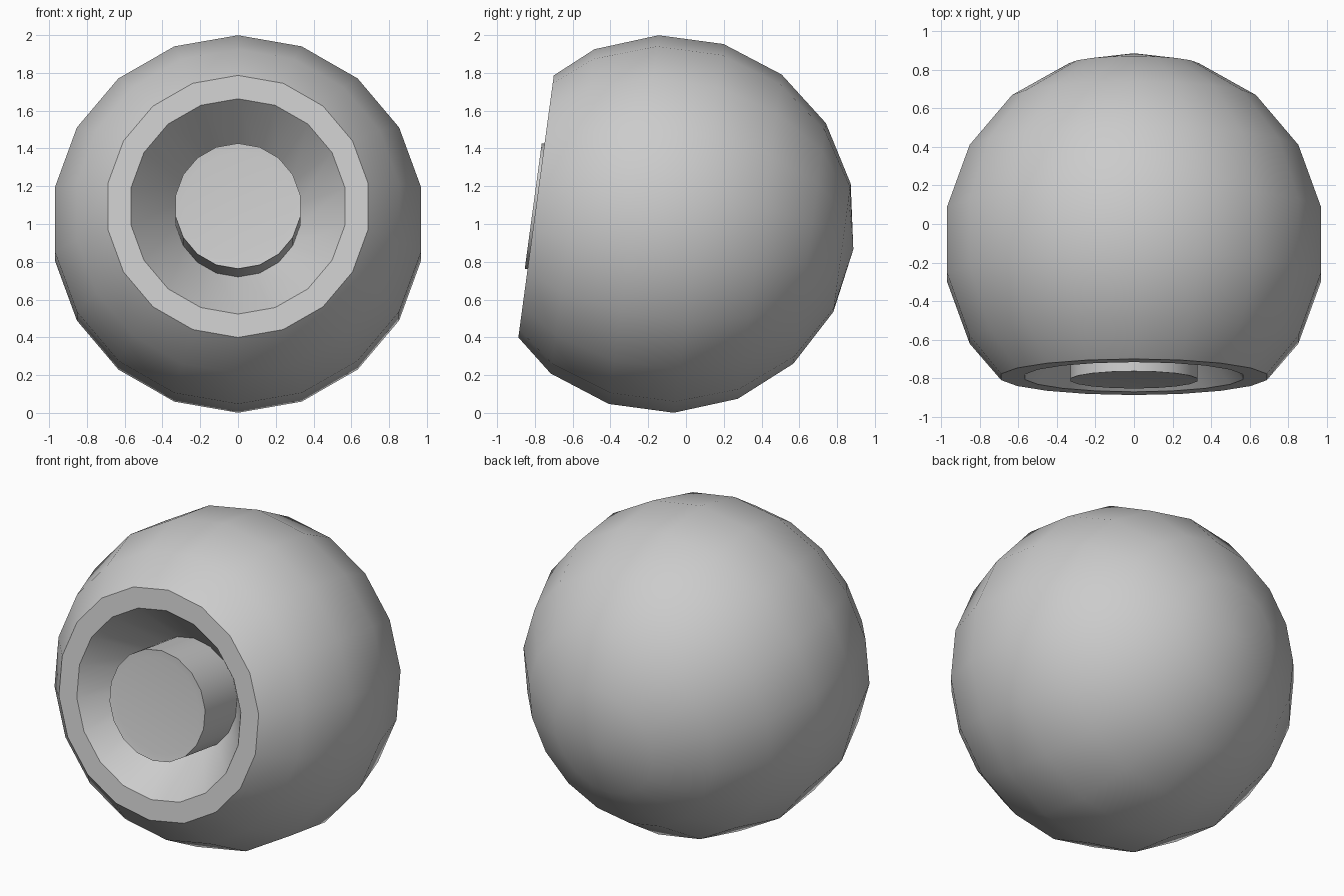
import bpy, bmesh
from math import sin, cos, radians, pi
from mathutils import Vector

if "Cube" in bpy.data.objects:
    bpy.data.objects.remove(bpy.data.objects["Cube"])

TILT = radians(7.7)
CENTRE = Vector((0, -0.105, 1.0))
FWD = Vector((0, -cos(TILT), sin(TILT)))
UP = Vector((0, sin(TILT), cos(TILT)))
SIDE = Vector((1, 0, 0))
SEG = 18


def lathe(name, profile):
    """Spin (radius, distance along the tilted axis) points around that axis."""
    bm = bmesh.new()
    rings = []
    for r, a in profile:
        base = CENTRE + FWD * a
        if r == 0:
            rings.append([bm.verts.new(base)])
        else:
            rings.append([bm.verts.new(base + UP * r * cos(2 * pi * i / SEG)
                                       + SIDE * r * sin(2 * pi * i / SEG))
                          for i in range(SEG)])
    for p, q in zip(rings, rings[1:]):
        for i in range(SEG):
            j = (i + 1) % SEG
            if len(p) == 1:
                bm.faces.new((p[0], q[i], q[j]))
            elif len(q) == 1:
                bm.faces.new((p[i], p[j], q[0]))
            else:
                bm.faces.new((p[i], p[j], q[j], q[i]))
    bmesh.ops.recalc_face_normals(bm, faces=bm.faces)
    me = bpy.data.meshes.new(name)
    bm.to_mesh(me)
    bm.free()
    ob = bpy.data.objects.new(name, me)
    bpy.context.collection.objects.link(ob)
    bpy.ops.object.select_all(action='DESELECT')
    ob.select_set(True)
    bpy.context.view_layer.objects.active = ob
    bpy.ops.object.shade_smooth_by_angle(angle=radians(30))
    return ob


# Ball shell from back pole to the cut, then flat rim and funnel recess
ball = [(0, -1.0)]
ball += [(sin(radians(d)), -cos(radians(d))) for d in range(20, 121, 20)]
ball += [(0.70, 0.695), (0.575, 0.695), (0.33, 0.38), (0, 0.38)]
lathe("ball_shell", ball)

# Central button with a very shallow dished face
lathe("centre_button", [(0, 0.37), (0.335, 0.37), (0.335, 0.71),
                        (0.29, 0.705), (0, 0.705)])
